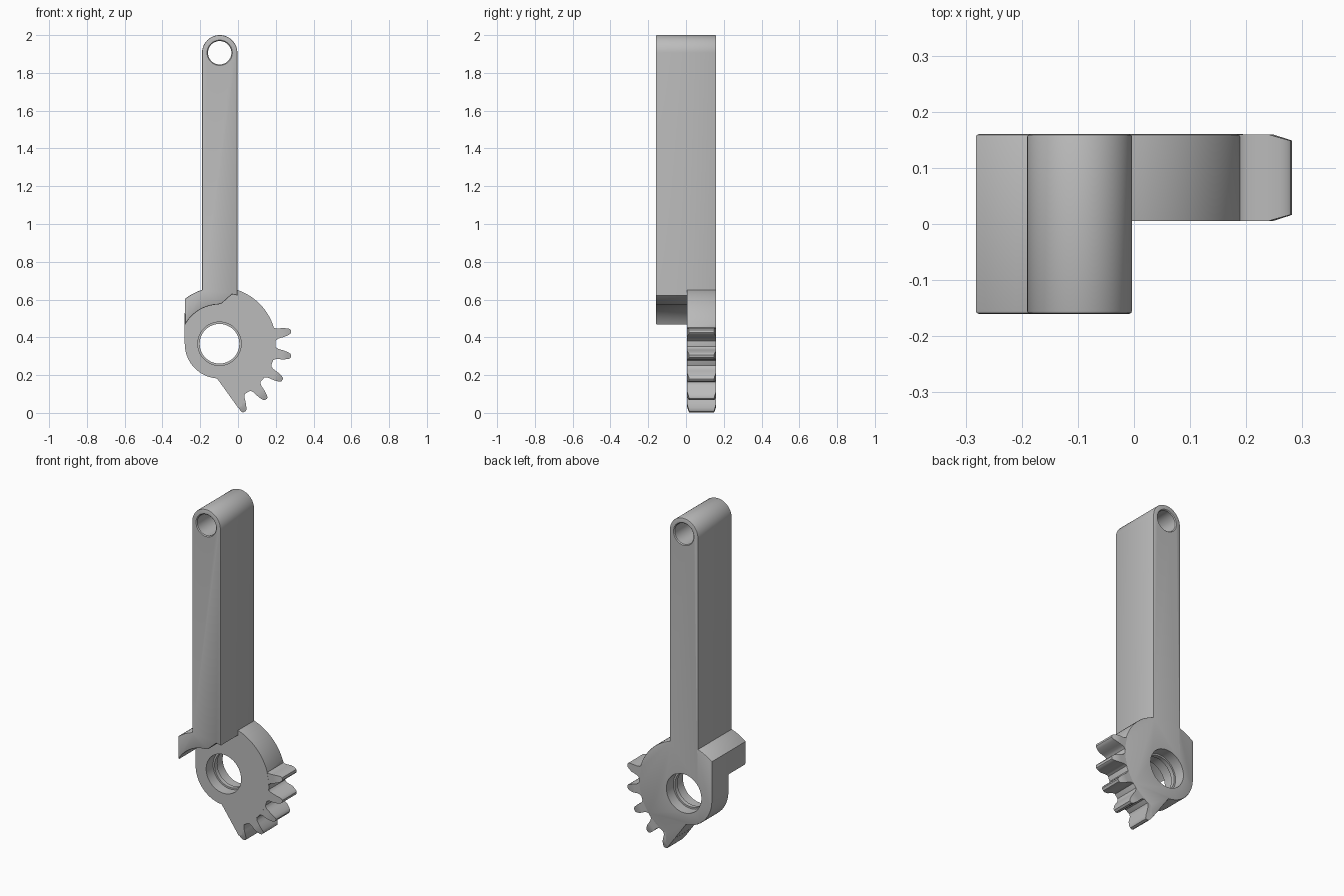
import bpy, bmesh
from math import sin, cos, radians, pi

cube = bpy.data.objects.get("Cube")
if cube:
    bpy.data.objects.remove(cube, do_unlink=True)

grey = bpy.data.materials.new("plain_grey")
grey.use_nodes = True
grey.diffuse_color = (0.5, 0.5, 0.5, 1)
grey.node_tree.nodes["Principled BSDF"].inputs["Base Color"].default_value = (0.5, 0.5, 0.5, 1)

HUB = (-0.098, 0.366)
PIN = (-0.097, 1.9065)
ARM_R = 0.0935
FRONT, MID, BACK = -0.16, 0.005, 0.16


def arc(centre, r, a0, a1, n):
    """Points on an arc in the xz plane, angles in degrees."""
    angles = [radians(a0 + (a1 - a0) * i / n) for i in range(n + 1)]
    return [(centre[0] + r * cos(a), centre[1] + r * sin(a)) for a in angles]


def finish(bm, name):
    bmesh.ops.recalc_face_normals(bm, faces=bm.faces)
    mesh = bpy.data.meshes.new(name)
    bm.to_mesh(mesh)
    bm.free()
    mesh.materials.append(grey)
    ob = bpy.data.objects.new(name, mesh)
    bpy.context.collection.objects.link(ob)
    return ob


def extrude_profile(name, points, y0, y1, round_y):
    """Extrude an xz outline along y and round the rim at y = round_y."""
    bm = bmesh.new()
    face = bm.faces.new([bm.verts.new((x, y0, z)) for x, z in points])
    new = bmesh.ops.extrude_face_region(bm, geom=[face])["geom"]
    verts = [g for g in new if isinstance(g, bmesh.types.BMVert)]
    bmesh.ops.translate(bm, verts=verts, vec=(0, y1 - y0, 0))
    bmesh.ops.recalc_face_normals(bm, faces=bm.faces)
    rim = [e for e in bm.edges if all(abs(v.co.y - round_y) < 1e-5 for v in e.verts)]
    bmesh.ops.bevel(bm, geom=rim, offset=0.005, segments=2, profile=0.5, affect='EDGES')
    return finish(bm, name)


def loft(name, rings):
    """Skin a list of equal-length rings and cap both ends."""
    bm = bmesh.new()
    rows = [[bm.verts.new(p) for p in ring] for ring in rings]
    for a, b in zip(rows, rows[1:]):
        for i in range(len(a)):
            j = (i + 1) % len(a)
            bm.faces.new((a[i], a[j], b[j], b[i]))
    bm.faces.new(rows[0])
    bm.faces.new(rows[-1])
    return finish(bm, name)


def drill(ob, centre, profile):
    """Cut a turned hole, profile = (y, radius) pairs."""
    rings = [[(x, y, z) for x, z in arc(centre, r, 0, 360, 48)[:-1]] for y, r in profile]
    cutter = loft("hole_cutter", rings)
    cutter.hide_render = True
    mod = ob.modifiers.new("hole", 'BOOLEAN')
    mod.operation, mod.solver, mod.object = 'DIFFERENCE', 'EXACT', cutter
    bpy.context.view_layer.objects.active = ob
    bpy.ops.object.modifier_apply(modifier=mod.name)
    bpy.data.objects.remove(cutter, do_unlink=True)


# Outlines shared by both halves of the lever: rounded arm and left shoulder
arm_top = arc(PIN, ARM_R, 0, 180, 32)
shoulder = arc(HUB, 0.3, 108, 127.8, 5)

# Rear half: arm, hub and toothed sector in one plate
plate_outline = (
    arc(HUB, 0.184, 180, 266, 20)
    + [(0.0, 0.028), (0.022, 0.037)]
    + arc(HUB, 0.297, -66, 16, 20)
    + arc(HUB, 0.3, 17, 71.6, 14)
    + arm_top + shoulder)
plate = extrude_profile("lever_plate", plate_outline, MID, BACK, BACK)

# Front half: thick arm with a curved relief above the hub
front_outline = (
    [(-0.0035, 0.622)] + arm_top + shoulder
    + arc(HUB, 0.208, 151, 92, 14)
    + [(-0.085, 0.58), (-0.032, 0.628)])
front = extrude_profile("arm_front", front_outline, FRONT, MID, FRONT)

# Pin hole with small countersinks, and hub bore with an inner lip
pin_hole = [(-0.18, 0.087), (-0.155, 0.062), (0.155, 0.062), (0.18, 0.087)]
for part in (plate, front):
    drill(part, PIN, pin_hole)
drill(plate, HUB, [(-0.02, 0.115), (0.07, 0.115), (0.07, 0.105),
                   (0.095, 0.105), (0.095, 0.115), (0.2, 0.115)])

# Gear teeth: flared root, narrowing tip, thinned at the outer end
MIDDLE, HALF = (MID + BACK) / 2, (BACK - MID) / 2
tooth_sections = [(0.28, 0.044, 0), (0.292, 0.04, 0), (0.3, 0.032, 0), (0.312, 0.027, 0),
                  (0.33, 0.025, 0), (0.347, 0.023, 0), (0.367, 0.018, 0.006),
                  (0.379, 0.013, 0.0095), (0.384, 0.007, 0.011)]
parts = [plate, front]
for k in range(5):
    a = radians(10 - 20 * k)
    rings = []
    for r, w, thin in tooth_sections:
        d = HALF - 0.0004 - thin
        rings.append([(HUB[0] + r * cos(a) - s * w * sin(a), MIDDLE + t * d,
                       HUB[1] + r * sin(a) + s * w * cos(a))
                      for s, t in ((-1, -1), (1, -1), (1, 1), (-1, 1))])
    parts.append(loft(f"gear_tooth_{k + 1}", rings))

# Smooth the curves, keep the edges crisp
bpy.ops.object.select_all(action='DESELECT')
for ob in parts:
    ob.select_set(True)
bpy.context.view_layer.objects.active = plate
bpy.ops.object.shade_smooth_by_angle(angle=radians(30))
